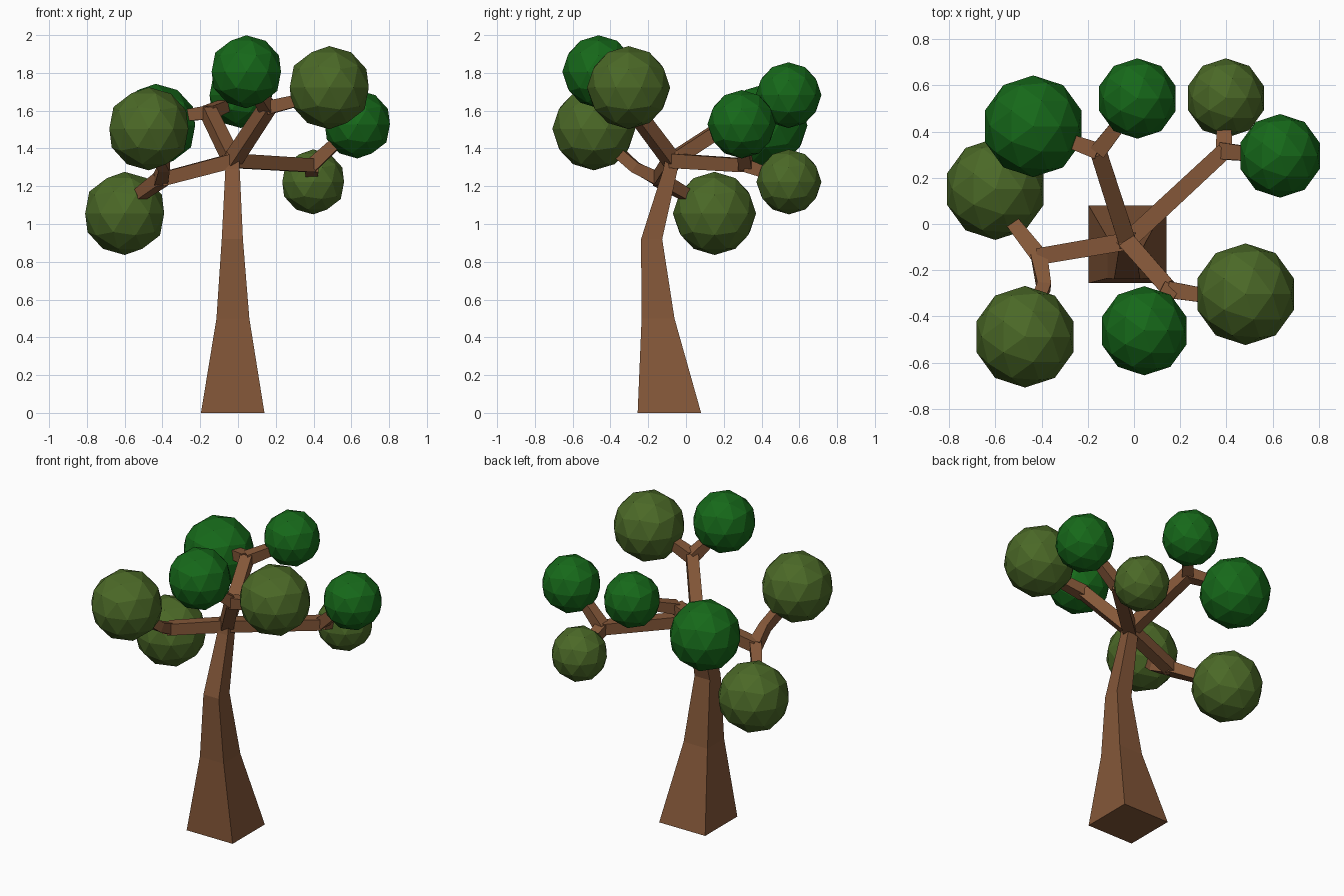
import bpy, bmesh
from mathutils import Vector

if "Cube" in bpy.data.objects:
    bpy.data.objects.remove(bpy.data.objects["Cube"])


def material(name, rgb):
    m = bpy.data.materials.new(name)
    m.diffuse_color = (*rgb, 1)
    m.use_nodes = True
    m.node_tree.nodes["Principled BSDF"].inputs["Base Color"].default_value = m.diffuse_color
    return m


BARK = material("bark", (0.23, 0.095, 0.04))
DARK = material("dark_leaf", (0.008, 0.14, 0.01))
OLIVE = material("olive_leaf", (0.07, 0.14, 0.02))


def finish(bm, name, mat):
    bmesh.ops.recalc_face_normals(bm, faces=bm.faces)
    me = bpy.data.meshes.new(name)
    bm.to_mesh(me)
    bm.free()
    me.materials.append(mat)
    ob = bpy.data.objects.new(name, me)
    bpy.context.collection.objects.link(ob)
    return ob


def loft(bm, rings):
    """Skin a list of four-cornered rings and cap both ends."""
    vs = [[bm.verts.new(p) for p in r] for r in rings]
    for a, b in zip(vs, vs[1:]):
        for i in range(4):
            j = (i + 1) % 4
            bm.faces.new((a[i], a[j], b[j], b[i]))
    bm.faces.new(vs[0])
    bm.faces.new(vs[-1])


CORNERS = [(-1, -1), (1, -1), (1, 1), (-1, 1)]


def sweep(bm, pts, radii):
    """Square tube along a path."""
    pts = [Vector(p) for p in pts]
    dirs = [(b - a).normalized() for a, b in zip(pts, pts[1:])]
    rings = []
    for i, (p, r) in enumerate(zip(pts, radii)):
        t = (dirs[max(i - 1, 0)] + dirs[min(i, len(dirs) - 1)]).normalized()
        side = t.cross(Vector((0, 0, 1))).normalized()
        up = side.cross(t)
        rings.append([p + side * (r * u) + up * (r * v) for u, v in CORNERS])
    loft(bm, rings)


# Trunk: leaning, tapering square column (x, y, z, half width)
trunk = [(-.028, -.088, 0, .168), (-.027, -.148, .5, .087),
         (-.03, -.182, .92, .056), (-.029, -.082, 1.29, .038),
         (-.029, -.07, 1.38, .034)]
bm = bmesh.new()
loft(bm, [[(x + u * h, y + v * h, z) for u, v in CORNERS] for x, y, z, h in trunk])
finish(bm, "trunk", BARK)

# Branches: fork point, then two twig paths
HUB = (-.03, -.075, 1.335)
branches = {
    "left_branch": ((-.41, -.14, 1.235),
                    [(-.52, .0, 1.155)],
                    [(-.39, -.27, 1.30), (-.44, -.39, 1.41)]),
    "back_branch": ((-.155, .315, 1.59),
                    [(-.28, .36, 1.575)],
                    [(-.05, .45, 1.635)]),
    "right_branch": ((.39, .315, 1.31),
                     [(.53, .30, 1.44)],
                     [(.39, .44, 1.265)]),
    "front_branch": ((.155, -.285, 1.615),
                     [(.34, -.315, 1.66)],
                     [(.10, -.38, 1.70)]),
}
for name, (fork, twig_a, twig_b) in branches.items():
    bm = bmesh.new()
    sweep(bm, [HUB, fork], [.038, .036])
    for twig in (twig_a, twig_b):
        sweep(bm, [fork] + twig, [.036] + [.03] * len(twig))
    finish(bm, name, BARK)

# Leaf balls: centre, radius, colour
leaves = [
    ((-.436, .423, 1.522), .22, DARK), ((.015, .543, 1.682), .174, DARK),
    ((.632, .295, 1.528), .181, DARK), ((.044, -.462, 1.806), .193, DARK),
    ((-.60, .151, 1.056), .22, OLIVE), ((.398, .545, 1.223), .172, OLIVE),
    ((.483, -.304, 1.722), .22, OLIVE), ((-.472, -.488, 1.504), .22, OLIVE),
]
for i, (c, r, mat) in enumerate(leaves):
    bm = bmesh.new()
    bmesh.ops.create_icosphere(bm, subdivisions=2, radius=r)
    finish(bm, f"leaf_ball_{i + 1}", mat).location = c
